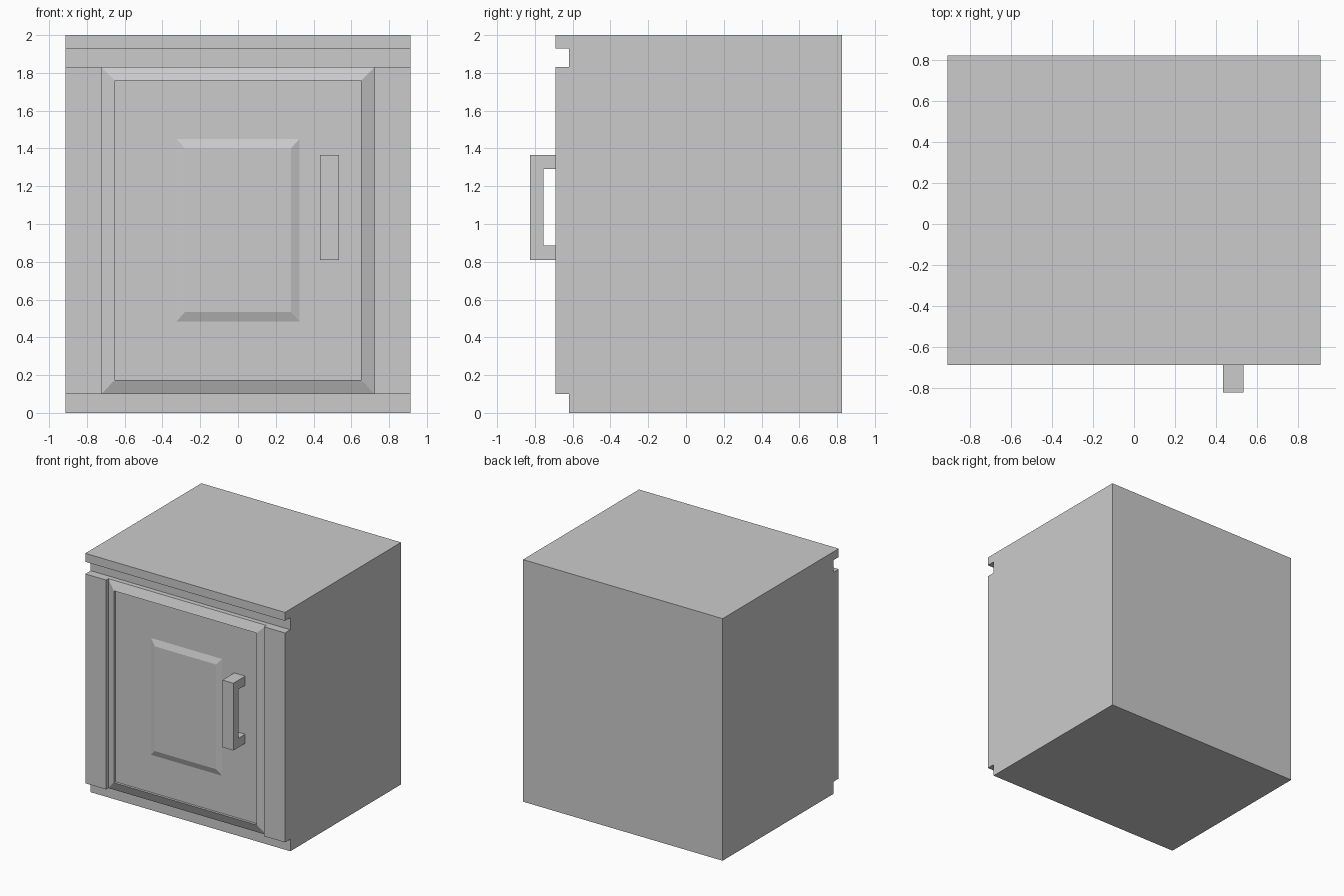
import bpy
import bmesh

if "Cube" in bpy.data.objects:
    bpy.data.objects.remove(bpy.data.objects["Cube"])


def finish(name, bm):
    bmesh.ops.recalc_face_normals(bm, faces=bm.faces)
    mesh = bpy.data.meshes.new(name)
    bm.to_mesh(mesh)
    bm.free()
    obj = bpy.data.objects.new(name, mesh)
    bpy.context.collection.objects.link(obj)
    return obj


def extrude_x(name, profile, x0, x1):
    """Extrude a closed (y, z) side profile from x0 to x1."""
    bm = bmesh.new()
    face = bm.faces.new([bm.verts.new((x0, y, z)) for y, z in profile])
    res = bmesh.ops.extrude_face_region(bm, geom=[face], use_keep_orig=True)
    verts = [v for v in res["geom"] if isinstance(v, bmesh.types.BMVert)]
    bmesh.ops.translate(bm, verts=verts, vec=(x1 - x0, 0, 0))
    return finish(name, bm)


def stepped_panel(name, rings):
    """Loft nested front-facing rectangles (half width, bottom, top, y)."""
    bm = bmesh.new()
    loops = [[bm.verts.new(p) for p in
              ((-w, y, z0), (w, y, z0), (w, y, z1), (-w, y, z1))]
             for w, z0, z1, y in rings]
    for a, b in zip(loops, loops[1:]):
        for i in range(4):
            j = (i + 1) % 4
            bm.faces.new((a[i], a[j], b[j], b[i]))
    bm.faces.new(loops[0])
    bm.faces.new(loops[-1])
    return finish(name, bm)


HALF_W, STILE_IN = 0.9125, 0.7225
BACK, FRONT, RECESS = 0.825, -0.69, -0.62
DOOR_Z0, DOOR_Z1 = 0.10, 1.83

# Carcass with the overhanging top lip
extrude_x("carcass", [(RECESS, 0), (BACK, 0), (BACK, 2), (FRONT, 2),
                      (FRONT, 1.93), (RECESS, 1.93)], -HALF_W, HALF_W)

# Upright stiles either side of the door
stile = [(RECESS, DOOR_Z0), (RECESS, DOOR_Z1), (FRONT, DOOR_Z1), (FRONT, DOOR_Z0)]
for side, x0, x1 in (("left", -HALF_W, -STILE_IN), ("right", STILE_IN, HALF_W)):
    extrude_x(side + "_stile", stile, x0, x1)

# Door: sloped rim, slightly sunken panel, raised bevelled centre
stepped_panel("door", [
    (STILE_IN, DOOR_Z0, DOOR_Z1, RECESS),
    (STILE_IN, DOOR_Z0, DOOR_Z1, -0.66),
    (0.6525, 0.175, 1.76, FRONT),
    (0.6525, 0.175, 1.76, -0.67),
    (0.325, 0.485, 1.45, -0.67),
    (0.28, 0.535, 1.40, -0.688),
])

# Bracket-shaped pull handle
extrude_x("handle", [(-0.67, 0.81), (-0.825, 0.81), (-0.825, 1.365), (-0.67, 1.365),
                     (-0.67, 1.29), (-0.755, 1.29), (-0.755, 0.885), (-0.67, 0.885)],
          0.435, 0.535)
